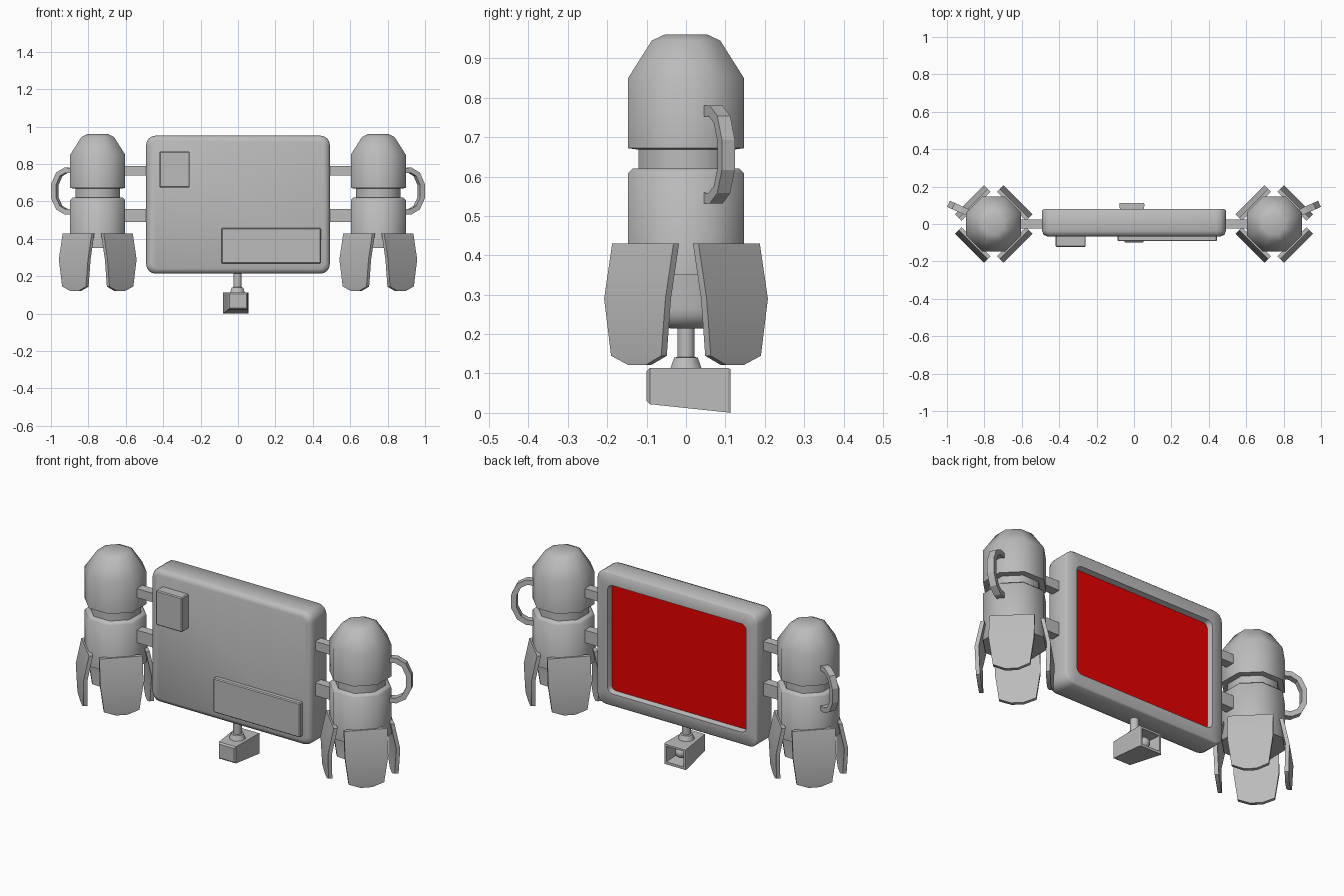
import bpy, bmesh, math
from mathutils import Vector

if "Cube" in bpy.data.objects:
    bpy.data.objects.remove(bpy.data.objects["Cube"])

grey = bpy.data.materials.new("dark_grey")
grey.diffuse_color = (0.5, 0.5, 0.5, 1)
grey.use_nodes = True
grey.node_tree.nodes["Principled BSDF"].inputs["Base Color"].default_value = grey.diffuse_color
red = bpy.data.materials.new("screen_red")
red.diffuse_color = (0.8, 0.0, 0.0, 1)
red.use_nodes = True
red.node_tree.nodes["Principled BSDF"].inputs["Base Color"].default_value = red.diffuse_color


def finish(name, bm, angle=None, bevel=0.0, segments=1, mat=grey):
    bmesh.ops.recalc_face_normals(bm, faces=bm.faces)
    me = bpy.data.meshes.new(name)
    bm.to_mesh(me)
    bm.free()
    me.materials.append(mat)
    ob = bpy.data.objects.new(name, me)
    bpy.context.collection.objects.link(ob)
    if bevel:
        m = ob.modifiers.new("bevel", 'BEVEL')
        m.width, m.segments = bevel, segments
    if angle:
        bpy.ops.object.select_all(action='DESELECT')
        ob.select_set(True)
        bpy.context.view_layer.objects.active = ob
        bpy.ops.object.shade_smooth_by_angle(angle=math.radians(angle))
    return ob


def loft(name, rings, **kw):
    """Skin a series of closed rings that share one point count, capped at both ends."""
    bm = bmesh.new()
    vs = [[bm.verts.new(p) for p in ring] for ring in rings]
    n = len(vs[0])
    for a, b in zip(vs, vs[1:]):
        for i in range(n):
            j = (i + 1) % n
            bm.faces.new((a[i], a[j], b[j], b[i]))
    bm.faces.new(vs[0][::-1])
    bm.faces.new(vs[-1])
    return finish(name, bm, **kw)


def box(name, lo, hi, **kw):
    (x0, y0, z0), (x1, y1, z1) = lo, hi
    rings = [[(x0, y0, z), (x1, y0, z), (x1, y1, z), (x0, y1, z)] for z in (z0, z1)]
    return loft(name, rings, **kw)


def rounded_rect(hw, hh, r, y, zc=0.583, steps=4):
    pts = []
    for k, (sx, sz) in enumerate(((1, 1), (-1, 1), (-1, -1), (1, -1))):
        for i in range(steps + 1):
            a = math.pi / 2 * (k + i / steps)
            pts.append((sx * (hw - r) + r * math.cos(a), y,
                        zc + sz * (hh - r) + r * math.sin(a)))
    return pts


def octagon(cx, apothem, z, cy=0.0):
    r = apothem / math.cos(math.pi / 8)
    return [(cx + r * math.cos(a), cy + r * math.sin(a), z)
            for a in (math.pi / 8 + i * math.pi / 4 for i in range(8))]


# display housing with a recessed opening at the back
loft("display_housing", [
    rounded_rect(0.464, 0.342, 0.03, -0.066),
    rounded_rect(0.483, 0.361, 0.042, -0.058),
    rounded_rect(0.491, 0.369, 0.05, -0.038),
    rounded_rect(0.491, 0.369, 0.05, 0.073),
    rounded_rect(0.484, 0.362, 0.043, 0.08),
    rounded_rect(0.425, 0.30, 0.03, 0.08),
    rounded_rect(0.418, 0.293, 0.026, 0.05)], angle=50)

# red screen
screen = bmesh.new()
screen.faces.new([screen.verts.new(p) for p in rounded_rect(0.418, 0.293, 0.026, 0.052)][::-1])
screen_ob = finish("screen", screen, mat=red)
if screen_ob.data.polygons[0].normal.y < 0:
    screen_ob.data.flip_normals()

# raised boxes on the front of the housing
box("front_box", (-0.42, -0.122, 0.675), (-0.258, -0.05, 0.867), bevel=0.005)
box("front_plate", (-0.088, -0.092, 0.268), (0.443, -0.05, 0.458), bevel=0.005)

# camera hanging under the housing, narrower at the front and open at the back
CX = -0.012


def camera_ring(y, z0, z1, hw, cx=CX):
    return [(cx - hw, y, z0), (cx + hw, y, z0), (cx + hw, y, z1), (cx - hw, y, z1)]


loft("camera_body", [
    camera_ring(-0.1, 0.03, 0.106, 0.045, 0.0),
    camera_ring(-0.092, 0.022, 0.114, 0.052, 0.0),
    camera_ring(0.107, 0.001, 0.114, 0.067),
    camera_ring(0.113, 0.0, 0.111, 0.064),
    camera_ring(0.113, 0.014, 0.1, 0.053),
    camera_ring(0.04, 0.022, 0.1, 0.048)])
lens = bmesh.new()
bmesh.ops.create_uvsphere(lens, u_segments=12, v_segments=8, radius=0.03)
bmesh.ops.translate(lens, verts=lens.verts, vec=(CX, 0.06, 0.062))
finish("camera_lens", lens, angle=60)
loft("camera_stem", [octagon(-0.003, a, z) for a, z in
     ((0.04, 0.112), (0.03, 0.14), (0.022, 0.142), (0.022, 0.235))], angle=50)

# pod fin stations: z, outer radius, half width
FIN = [(0.43, 0.155, 0.11), (0.29, 0.184, 0.11), (0.145, 0.179, 0.09), (0.121, 0.176, 0.03)]
# handle path: radius, z
HANDLE = [(0.13, 0.765), (0.185, 0.767), (0.225, 0.745), (0.251, 0.69),
          (0.251, 0.62), (0.225, 0.567), (0.185, 0.545), (0.13, 0.545)]

for side, s in (("left", -1), ("right", 1)):
    px = 0.75 * s
    # domed cap, neck and octagonal body
    loft(side + "_pod_dome", [octagon(px, a, z) for a, z in
         ((0.12, 0.668), (0.147, 0.672), (0.147, 0.85), (0.087, 0.945), (0.055, 0.96))],
         angle=55)
    loft(side + "_pod_neck", [octagon(px, 0.12, z) for z in (0.6, 0.69)], angle=50)
    loft(side + "_pod_body", [octagon(px, a, z) for a, z in
         ((0.147, 0.35), (0.147, 0.609), (0.136, 0.62))], angle=46)

    # four splayed fins on the diagonals
    for k in range(4):
        a = math.pi / 4 + k * math.pi / 2
        d = Vector((math.cos(a), math.sin(a), 0))
        t = Vector((-d.y, d.x, 0))
        rings = []
        for z, r, u in FIN:
            c = Vector((px, 0, z))
            rings.append([c + d * r + t * u, c + d * r - t * u,
                          c + d * (r - 0.02) - t * u, c + d * (r - 0.02) + t * u])
        loft(f"{side}_fin_{k + 1}", rings, angle=35)

    # grab handle angled outward and back
    a = math.radians(24)
    d = Vector((s * math.cos(a), math.sin(a), 0))
    t = Vector((-d.y, d.x, 0)) * 0.018
    rings = []
    for i, (r, z) in enumerate(HANDLE):
        p, q = HANDLE[max(i - 1, 0)], HANDLE[min(i + 1, len(HANDLE) - 1)]
        n = Vector((p[1] - q[1], q[0] - p[0])).normalized() * 0.014
        c = Vector((px, 0, z)) + d * r
        off = d * n.x + Vector((0, 0, n.y))
        rings.append([c + off + t, c + off - t, c - off - t, c - off + t])
    loft(side + "_handle", rings)

    # struts joining the pod to the housing
    for label, z0, z1 in (("upper", 0.74, 0.79), ("lower", 0.49, 0.56)):
        x0, x1 = sorted((0.47 * s, 0.63 * s))
        box(f"{side}_{label}_strut", (x0, -0.025, z0), (x1, 0.025, z1))
